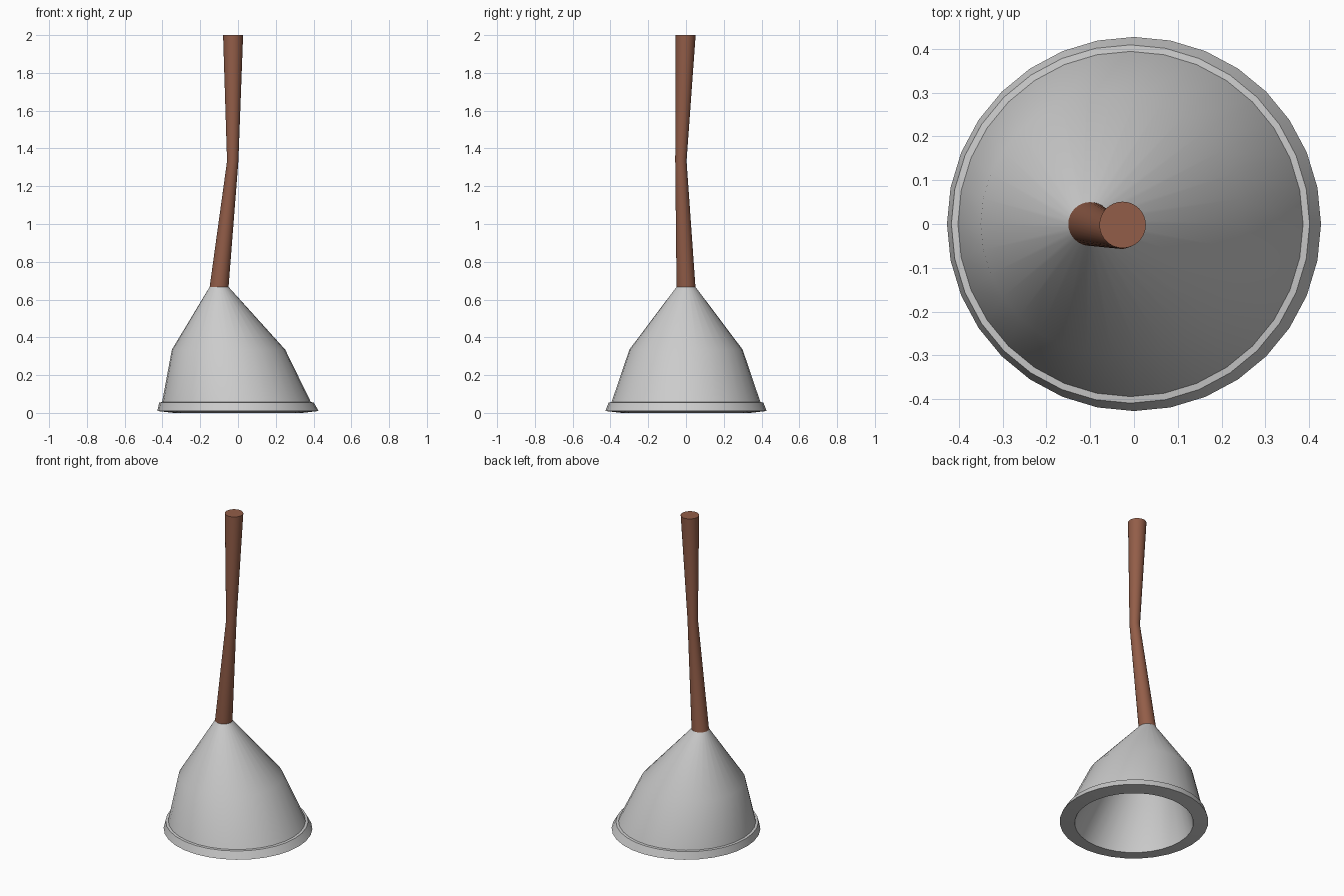
import bpy, bmesh
from math import cos, sin, tau, radians

if "Cube" in bpy.data.objects:
    bpy.data.objects.remove(bpy.data.objects["Cube"])

SEGMENTS = 32


def loft(name, sections, closed=False, color=None):
    """Skin circles (x, y, z, radius); closed joins last to first, else ends are capped."""
    bm = bmesh.new()
    rings = [[bm.verts.new((x + r * cos(tau * i / SEGMENTS), y + r * sin(tau * i / SEGMENTS), z))
              for i in range(SEGMENTS)] for x, y, z, r in sections]
    pairs = list(zip(rings, rings[1:]))
    if closed:
        pairs.append((rings[-1], rings[0]))
    else:
        bm.faces.new(rings[0])
        bm.faces.new(rings[-1])
    for a, b in pairs:
        for i in range(SEGMENTS):
            j = (i + 1) % SEGMENTS
            bm.faces.new((a[i], a[j], b[j], b[i]))
    bmesh.ops.recalc_face_normals(bm, faces=bm.faces)
    mesh = bpy.data.meshes.new(name)
    bm.to_mesh(mesh)
    bm.free()
    obj = bpy.data.objects.new(name, mesh)
    bpy.context.collection.objects.link(obj)
    if color:
        mat = bpy.data.materials.new(name + "_material")
        mat.diffuse_color = color
        mat.use_nodes = True
        mat.node_tree.nodes["Principled BSDF"].inputs["Base Color"].default_value = mat.diffuse_color
        mesh.materials.append(mat)
    bpy.ops.object.select_all(action='DESELECT')
    obj.select_set(True)
    bpy.context.view_layer.objects.active = obj
    bpy.ops.object.shade_smooth_by_angle(angle=radians(30))
    return obj


# Hollow bell with flared lip: outside from lip to neck, then the inner cavity
loft("bell", [
    (0, 0, 0.01, 0.427),
    (-0.008, 0, 0.055, 0.409),
    (-0.008, 0, 0.057, 0.394),
    (-0.05, 0, 0.335, 0.30),
    (-0.1, 0, 0.667, 0.05),
    (-0.1, 0, 0.667, 0.002),
    (-0.1, 0, 0.61, 0.002),
    (-0.05, 0, 0.28, 0.24),
    (0, 0, 0, 0.341),
], closed=True)

# Slightly crooked wooden handle
loft("handle", [
    (-0.1, 0, 0.667, 0.05),
    (-0.028, -0.027, 1.333, 0.03),
    (-0.026, -0.002, 2.0, 0.053),
], color=(0.29, 0.11, 0.065, 1))
